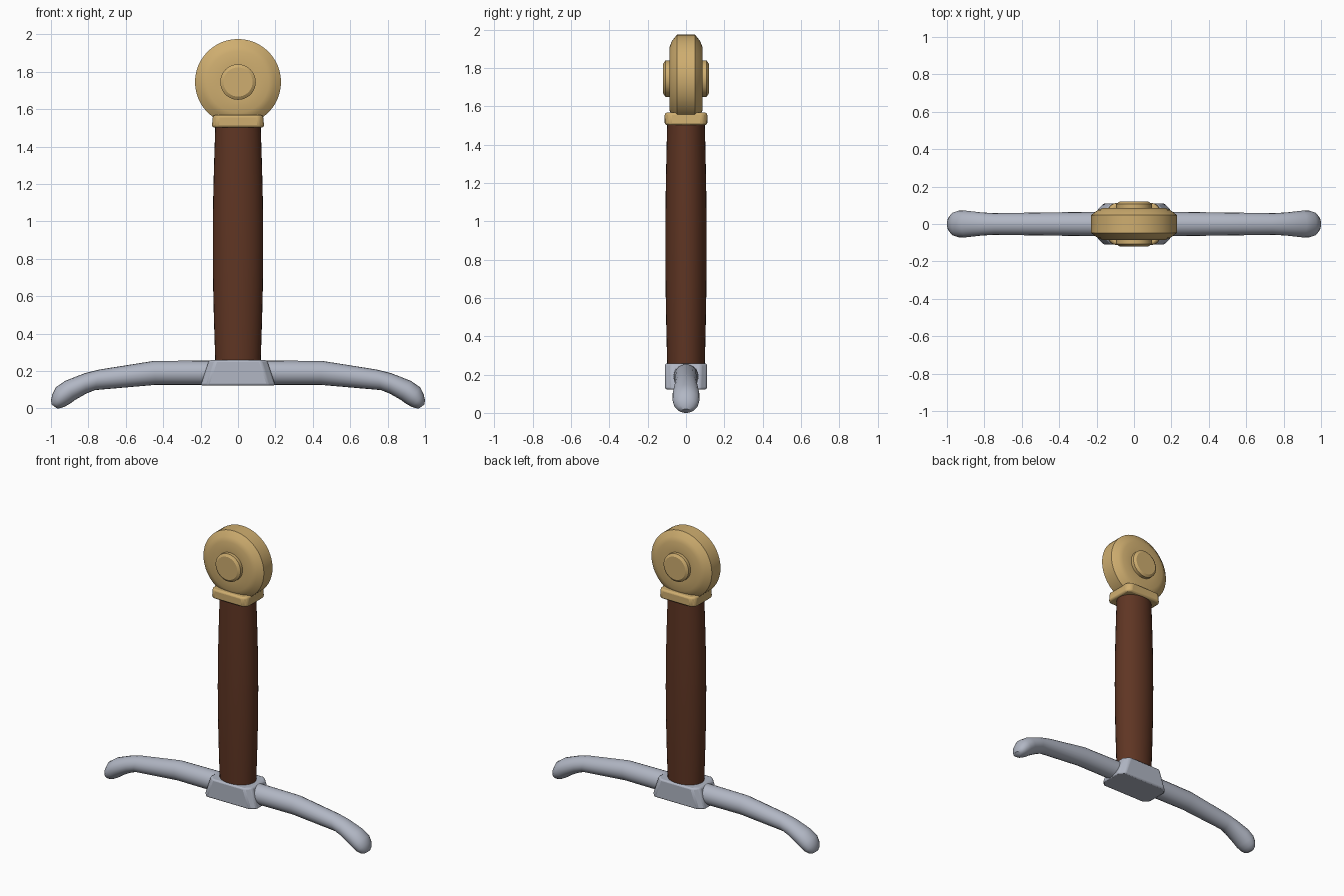
import bpy, bmesh, math
from mathutils import Vector

if "Cube" in bpy.data.objects:
    bpy.data.objects.remove(bpy.data.objects["Cube"])


def material(name, rgb):
    m = bpy.data.materials.new(name)
    m.use_nodes = True
    m.diffuse_color = (*rgb, 1)
    m.node_tree.nodes["Principled BSDF"].inputs["Base Color"].default_value = (*rgb, 1)
    return m


steel = material("steel grey", (0.44, 0.47, 0.55))
brass = material("brass gold", (0.62, 0.42, 0.16))
leather = material("brown leather", (0.115, 0.036, 0.017))


def loft(name, rings, mat, angle=35, bevel=0):
    """Skin a list of equal rings, close both ends and shade."""
    bm = bmesh.new()
    loops = [[bm.verts.new(p) for p in ring] for ring in rings]
    n = len(loops[0])
    for a, b in zip(loops, loops[1:]):
        for i in range(n):
            j = (i + 1) % n
            bm.faces.new((a[i], a[j], b[j], b[i]))
    bm.faces.new(loops[0])
    bm.faces.new(loops[-1])
    bmesh.ops.recalc_face_normals(bm, faces=bm.faces)
    mesh = bpy.data.meshes.new(name)
    bm.to_mesh(mesh)
    bm.free()
    mesh.materials.append(mat)
    ob = bpy.data.objects.new(name, mesh)
    bpy.context.collection.objects.link(ob)
    if bevel:
        mod = ob.modifiers.new("soft edges", "BEVEL")
        mod.width, mod.segments = bevel, 2
    bpy.ops.object.select_all(action="DESELECT")
    ob.select_set(True)
    bpy.context.view_layer.objects.active = ob
    bpy.ops.object.shade_smooth_by_angle(angle=math.radians(angle))
    return ob


def circle(n):
    return [(math.cos(2 * math.pi * i / n), math.sin(2 * math.pi * i / n)) for i in range(n)]


def cut_rect(x, y, z, cut):
    """Rectangle with its corners cut off."""
    q = [(x, y - cut), (x - cut, y)]
    pts = q + [(-a, b) for a, b in q[::-1]]
    pts += [(-a, -b) for a, b in pts]
    return [(a, b, z) for a, b in pts]


# Guard arms: upper edge (x, z), lower edge (x, z), half depth
sections = [((0, 0.257), (0, 0.125), 0.068),
            ((0.45, 0.254), (0.44, 0.126), 0.062),
            ((0.74, 0.208), (0.765, 0.098), 0.058),
            ((0.82, 0.188), (0.81, 0.08), 0.062),
            ((0.925, 0.147), (0.87, 0.046), 0.071),
            ((0.975, 0.112), (0.90, 0.024), 0.071),
            ((0.993, 0.075), (0.93, 0.008), 0.063),
            ((1.0, 0.042), (0.952, 0.001), 0.046),
            ((0.996, 0.02), (0.967, 0.0), 0.026)]


def arm_ring(section, side):
    (ux, uz), (lx, lz), depth = section
    up, low = Vector((ux, 0, uz)), Vector((lx, 0, lz))
    mid, half = (up + low) / 2, (up - low) / 2
    pts = [mid + half * s + Vector((0, depth * c, 0)) for c, s in circle(20)]
    return [(side * p.x, p.y, p.z) for p in pts]


arms = [arm_ring(s, -1) for s in sections[:0:-1]] + [arm_ring(s, 1) for s in sections]
loft("cross_guard", arms, steel, 40)

# Tapered block at the middle of the guard
loft("guard_block", [cut_rect(0.2, 0.11, 0.123, 0.035),
                     cut_rect(0.155, 0.11, 0.258, 0.035)], steel, 30, 0.01)

# Slightly swollen oval grip
grip = []
for i in range(11):
    t = i / 10
    swell = math.sin(math.pi * t)
    z = 0.24 + 1.28 * t
    grip.append([((0.121 + 0.014 * swell) * c, (0.098 + 0.01 * swell) * s, z)
                 for c, s in circle(32)])
loft("grip", grip, leather)

# Collar between grip and pommel
loft("collar", [cut_rect(0.14, 0.111, 1.502, 0.025),
                cut_rect(0.134, 0.111, 1.568, 0.025)], brass, 30, 0.012)


# Wheel pommel and its raised boss, turned about the y axis
def turned(name, profile, z, mat):
    full = [(-y, r) for y, r in profile] + [(y, r) for y, r in profile[::-1]]
    loft(name, [[(r * c, y, z + r * s) for c, s in circle(48)] for y, r in full], mat, 28)


turned("pommel_wheel", [(0.086, 0.1), (0.086, 0.165), (0.074, 0.195), (0.047, 0.23)], 1.745, brass)
turned("pommel_boss", [(0.119, 0.078), (0.108, 0.095)], 1.745, brass)
